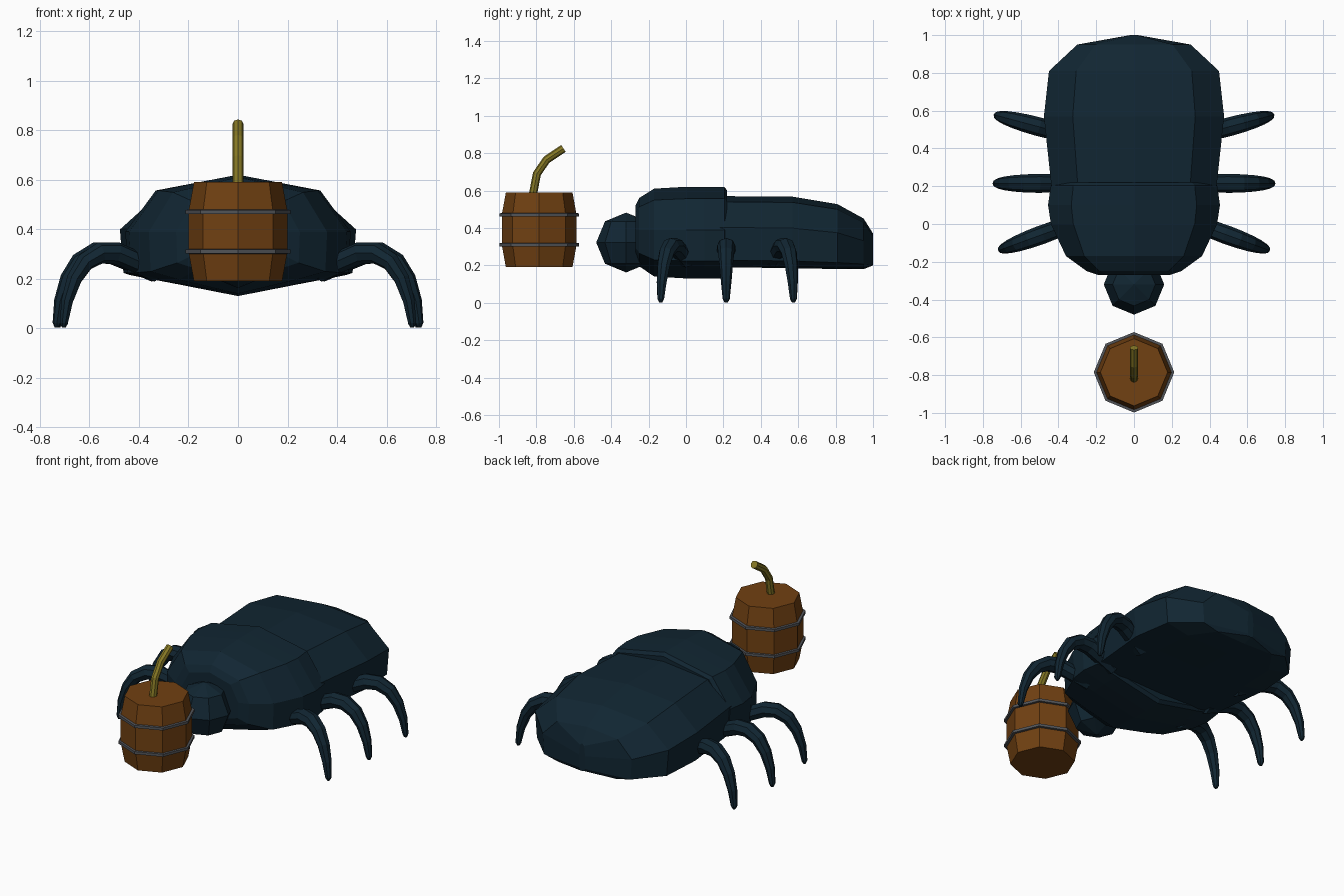
import bpy, bmesh, math
from mathutils import Vector

if "Cube" in bpy.data.objects:
    bpy.data.objects.remove(bpy.data.objects["Cube"])


def material(name, rgb):
    m = bpy.data.materials.new(name)
    m.diffuse_color = (*rgb, 1)
    m.use_nodes = True
    m.node_tree.nodes["Principled BSDF"].inputs["Base Color"].default_value = m.diffuse_color
    return m


SHELL = material("dark_teal_shell", (0.0055, 0.019, 0.032))
WOOD = material("brown_wood", (0.165, 0.052, 0.006))
IRON = material("grey_iron", (0.085, 0.09, 0.1))
ROPE = material("olive_rope", (0.24, 0.19, 0.018))


def loft(name, rings, mat, closed=False):
    """Skin a list of equal-length point rings; cap the ends unless closed."""
    bm = bmesh.new()
    loops = [[bm.verts.new(p) for p in ring] for ring in rings]
    n = len(loops[0])
    pairs = list(zip(loops, loops[1:]))
    if closed:
        pairs.append((loops[-1], loops[0]))
    for a, b in pairs:
        for i in range(n):
            j = (i + 1) % n
            bm.faces.new((a[i], a[j], b[j], b[i]))
    if not closed:
        bm.faces.new(loops[0])
        bm.faces.new(loops[-1])
    bmesh.ops.recalc_face_normals(bm, faces=bm.faces)
    mesh = bpy.data.meshes.new(name)
    bm.to_mesh(mesh)
    bm.free()
    mesh.materials.append(mat)
    obj = bpy.data.objects.new(name, mesh)
    bpy.context.collection.objects.link(obj)
    return obj


def shell(name, half, stations):
    """Symmetric body: half section (width, height fractions) along y stations."""
    section = half + [(-x, z) for x, z in reversed(half[1:-1])]
    rings = [[(x * w, y, lo + z * (hi - lo)) for x, z in section]
             for y, w, hi, lo in stations]
    return loft(name, rings, SHELL)


def tube(name, path, sizes, side, mat, sides=8):
    """Sweep an ellipse (half width, half thickness) along a planar path."""
    pts = [Vector(p) for p in path]
    side = Vector(side)
    rings = []
    for i, p in enumerate(pts):
        t = (pts[min(i + 1, len(pts) - 1)] - pts[max(i - 1, 0)]).normalized()
        up = side.cross(t)
        w, h = sizes[i]
        rings.append([p + side * w * math.cos(a) + up * h * math.sin(a)
                      for a in (math.tau * k / sides for k in range(sides))])
    return loft(name, rings, mat)


# Body: thorax with a ridged back and keel, then a flatter abdomen
shell("thorax",
      [(0, 1), (0.73, 0.87), (1, 0.53), (0.98, 0.19), (0.66, 0.12), (0, 0)],
      [(-0.27, 0.19, 0.52, 0.24), (-0.25, 0.25, 0.56, 0.195),
       (-0.17, 0.36, 0.61, 0.14), (0.0, 0.44, 0.62, 0.13),
       (0.1, 0.455, 0.62, 0.13), (0.205, 0.44, 0.62, 0.13),
       (0.22, 0.42, 0.60, 0.15)])
shell("abdomen",
      [(0, 1), (0.68, 0.92), (1, 0.56), (0.97, 0.1), (0.65, 0.02), (0, 0)],
      [(0.18, 0.435, 0.57, 0.19), (0.57, 0.477, 0.567, 0.185),
       (0.81, 0.45, 0.527, 0.18), (0.95, 0.30, 0.45, 0.18),
       (1.0, 0.02, 0.37, 0.20)])

# Head: faceted ball
bpy.ops.mesh.primitive_uv_sphere_add(segments=8, ring_count=4, radius=0.16,
                                     location=(0, -0.32, 0.322))
head = bpy.context.object
head.name = "head"
head.data.materials.append(SHELL)

# Legs: three tapering arched legs on each side
ARCH = [(-0.1, 0.225), (0, 0.27), (0.08, 0.303), (0.15, 0.304), (0.215, 0.268),
        (0.262, 0.2), (0.293, 0.11), (0.307, 0.02), (0.307, 0.002)]
THICK = [(0.045, 0.04), (0.048, 0.043), (0.05, 0.045), (0.048, 0.043),
         (0.043, 0.038), (0.036, 0.032), (0.028, 0.025), (0.019, 0.017),
         (0.009, 0.008)]
for label, x0, y0, angle in (("front", 0.415, -0.03, -20),
                             ("middle", 0.425, 0.215, 0),
                             ("rear", 0.43, 0.495, 15)):
    c, s = math.cos(math.radians(angle)), math.sin(math.radians(angle))
    for tag, m in (("right", 1), ("left", -1)):
        path = [(m * (x0 + d * c), y0 + d * s, z) for d, z in ARCH]
        tube(f"{label}_leg_{tag}", path, THICK, (-m * s, c, 0), SHELL)

# Barrel: eight staves bulging in the middle, flat ends
BY = -0.785


def octagon(r, z):
    return [(r * math.cos(k * math.pi / 4), BY + r * math.sin(k * math.pi / 4), z)
            for k in range(8)]


loft("barrel", [octagon(r, z) for r, z in
                ((0.178, 0.19), (0.2, 0.31), (0.2, 0.47), (0.178, 0.59))], WOOD)

# Hoops around the barrel
for tag, z in (("lower", 0.31), ("upper", 0.47)):
    loft(f"{tag}_hoop", [octagon(r, z + dz) for r, dz in
                         ((0.19, -0.01), (0.213, -0.008),
                          (0.213, 0.008), (0.19, 0.01))], IRON, closed=True)

# Fuse: bent cord rising from the lid
tube("fuse", [(0, -0.82, 0.57), (0, -0.797, 0.69), (0, -0.745, 0.765),
              (0, -0.655, 0.825)], [(0.022, 0.022)] * 4, (1, 0, 0), ROPE)
